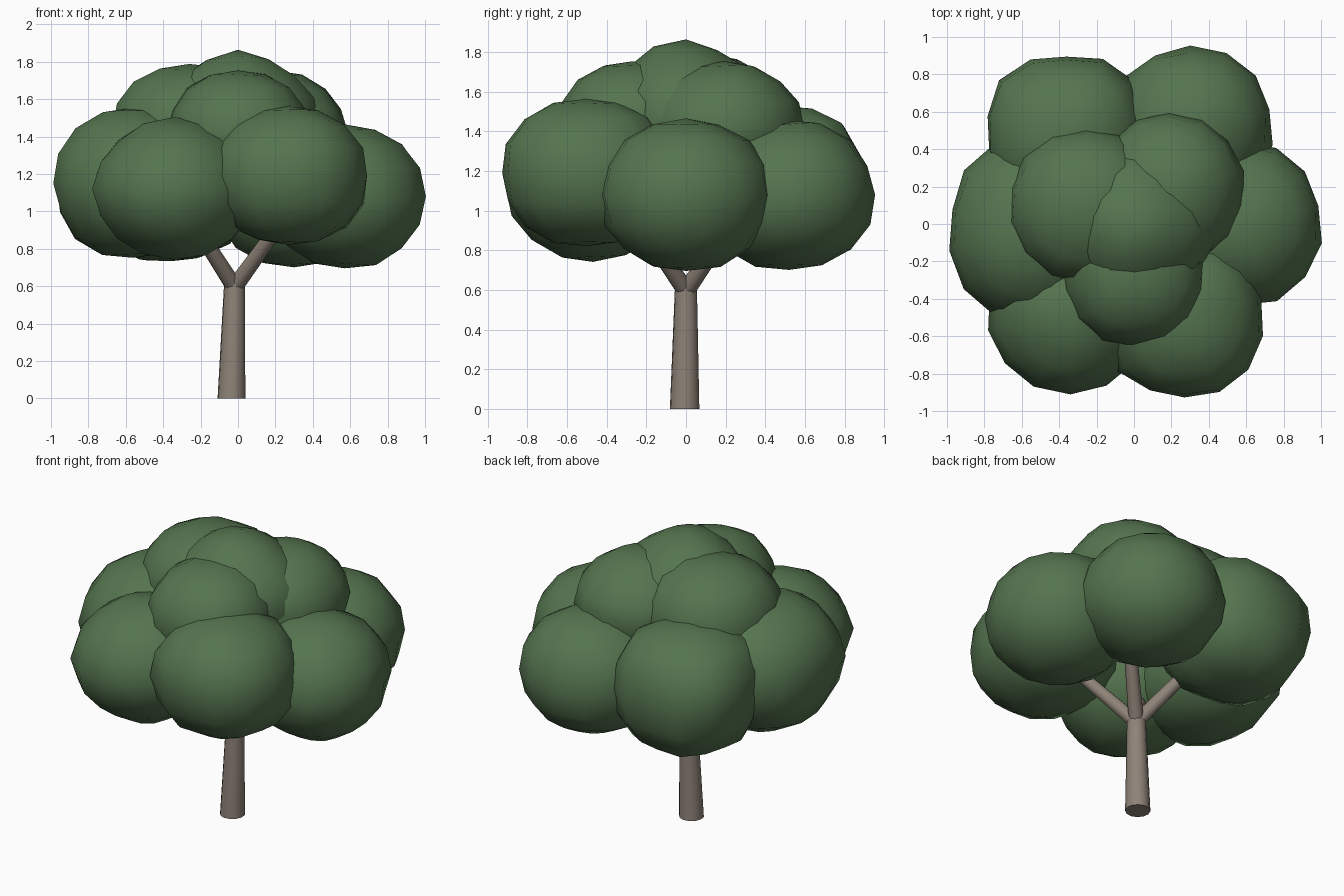
import bpy, bmesh, math
from mathutils import Vector, Matrix, noise

if "Cube" in bpy.data.objects:
    bpy.data.objects.remove(bpy.data.objects["Cube"])


def material(name, rgb):
    m = bpy.data.materials.new(name)
    m.diffuse_color = (*rgb, 1)
    m.use_nodes = True
    m.node_tree.nodes["Principled BSDF"].inputs["Base Color"].default_value = m.diffuse_color
    return m


leaf = material("leaf green", (0.09, 0.175, 0.078))
bark = material("bark brown", (0.27, 0.225, 0.185))


def finish(name, bm, mat):
    me = bpy.data.meshes.new(name)
    bm.to_mesh(me)
    bm.free()
    for p in me.polygons:
        p.use_smooth = len(p.vertices) < 5
    me.materials.append(mat)
    ob = bpy.data.objects.new(name, me)
    bpy.context.collection.objects.link(ob)


def limb(name, a, b, r1, r2, sides):
    a, b = Vector(a), Vector(b)
    d = b - a
    bm = bmesh.new()
    bmesh.ops.create_cone(bm, cap_ends=True, segments=sides, radius1=r1, radius2=r2, depth=d.length)
    rot = d.to_track_quat('Z', 'Y').to_matrix().to_4x4()
    bm.transform(Matrix.Translation((a + b) / 2) @ rot)
    # flatten the foot onto the ground
    for v in bm.verts:
        if v.co.z < 0.02:
            v.co.z = 0
    finish(name, bm, bark)


def clump(name, centre, size, box, seed):
    # lumpy low-poly ball of leaves; a box value above 2 squares it off
    bm = bmesh.new()
    bmesh.ops.create_uvsphere(bm, u_segments=14, v_segments=8, radius=1)
    for v in bm.verts:
        n = v.co.normalized()
        k = sum(abs(c) ** box for c in n) ** (-1 / box)
        k *= 1 + 0.05 * noise.noise(n * 1.7 + Vector((seed * 7.3, 0, 0)))
        v.co = Vector([n[i] * k * size[i] + centre[i] for i in range(3)])
    finish(name, bm, leaf)


# trunk and four forked branches
limb("trunk", (-0.035, -0.007, 0), (-0.018, 0, 0.645), 0.075, 0.055, 12)
for i, (sx, sy) in enumerate([(1, 1), (-1, 1), (-1, -1), (1, -1)]):
    limb(f"branch_{i + 1}", (-0.018 + 0.01 * sx, 0.01 * sy, 0.61),
         (0.31 * sx, 0.31 * sy, 1.05), 0.045, 0.035, 8)

# lower ring of leaf clumps, then the upper ones: centre, half sizes, boxiness
clumps = [
    ((0.57, 0.00, 1.08), (0.43, 0.44, 0.38), 2.1),
    ((0.30, 0.52, 1.08), (0.44, 0.43, 0.38), 2.1),
    ((-0.36, 0.48, 1.13), (0.42, 0.42, 0.39), 2.6),
    ((-0.56, -0.03, 1.15), (0.43, 0.49, 0.40), 2.2),
    ((-0.34, -0.47, 1.12), (0.45, 0.44, 0.38), 1.9),
    ((0.27, -0.50, 1.19), (0.42, 0.43, 0.37), 2.3),
    ((-0.26, 0.10, 1.44), (0.42, 0.42, 0.35), 2.1),
    ((0.19, 0.19, 1.42), (0.40, 0.41, 0.33), 2.0),
    ((0.00, -0.27, 1.42), (0.38, 0.38, 0.33), 2.2),
    ((0.00, 0.00, 1.46), (0.46, 0.43, 0.40), 1.75),
]
for i, (c, s, b) in enumerate(clumps):
    kind = "lower" if i < 6 else "upper"
    clump(f"{kind}_leaf_clump_{i + 1}", c, s, b, i + 1)
